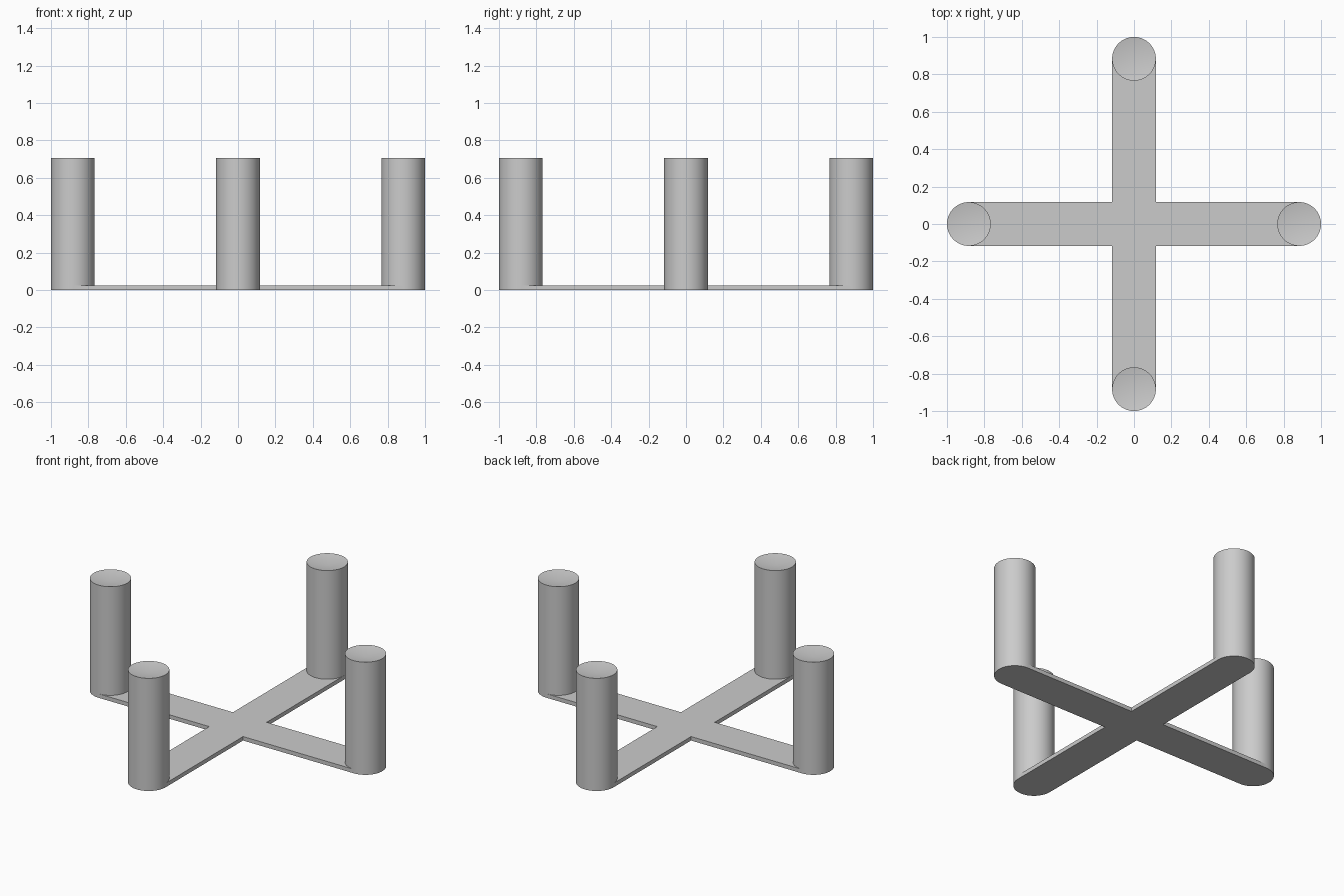
import bpy
import bmesh
from math import cos, sin, pi, radians
from mathutils import Matrix

REACH = 0.883      # distance from centre to each post
RADIUS = 0.117     # post radius and half the arm width
HEIGHT = 0.705
THICK = 0.025
DIP = 0.02         # depth of the conical hollow in each post top
SIDES = 64

cube = bpy.data.objects.get("Cube")
if cube:
    bpy.data.objects.remove(cube, do_unlink=True)

grey = bpy.data.materials.new("plain grey")
grey.use_nodes = True
colour = (0.6, 0.6, 0.6, 1)
grey.diffuse_color = colour
grey.node_tree.nodes["Principled BSDF"].inputs["Base Color"].default_value = colour


def finish(name, bm):
    bmesh.ops.recalc_face_normals(bm, faces=bm.faces)
    mesh = bpy.data.meshes.new(name)
    bm.to_mesh(mesh)
    bm.free()
    mesh.materials.append(grey)
    obj = bpy.data.objects.new(name, mesh)
    bpy.context.collection.objects.link(obj)
    return obj


# Cross-shaped base: one arm outline turned four times, then raised
bm = bmesh.new()
outline = []
for i in range(4):
    turn = Matrix.Rotation(i * pi / 2, 3, "Z")
    for corner in ((REACH, -RADIUS, 0), (REACH, RADIUS, 0), (RADIUS, RADIUS, 0)):
        v = bm.verts.new(corner)
        v.co = turn @ v.co
        outline.append(v)
face = bm.faces.new(outline)
raised = bmesh.ops.extrude_face_region(bm, geom=[face])["geom"]
bmesh.ops.translate(bm, vec=(0, 0, THICK),
                    verts=[g for g in raised if isinstance(g, bmesh.types.BMVert)])
if not any(abs(f.calc_center_median().z) < 1e-5 for f in bm.faces):
    bm.faces.new([v for v in outline])
finish("cross_base", bm)

# Four round posts with a shallow conical hollow on top
for i, side in enumerate(("left", "back", "right", "front")):
    bm = bmesh.new()
    bmesh.ops.create_cone(bm, cap_ends=True, segments=SIDES, radius1=RADIUS,
                          radius2=RADIUS, depth=HEIGHT)
    bmesh.ops.translate(bm, verts=bm.verts, vec=(0, 0, HEIGHT / 2))
    top = max(bm.faces, key=lambda f: f.calc_center_median().z)
    centre = bmesh.ops.poke(bm, faces=[top])["verts"][0]
    centre.co.z -= DIP
    post = finish(side + "_post", bm)
    post.location = (REACH * cos(i * pi / 2), REACH * sin(i * pi / 2), 0)
    bpy.ops.object.select_all(action="DESELECT")
    post.select_set(True)
    bpy.context.view_layer.objects.active = post
    bpy.ops.object.shade_smooth_by_angle(angle=radians(30))
